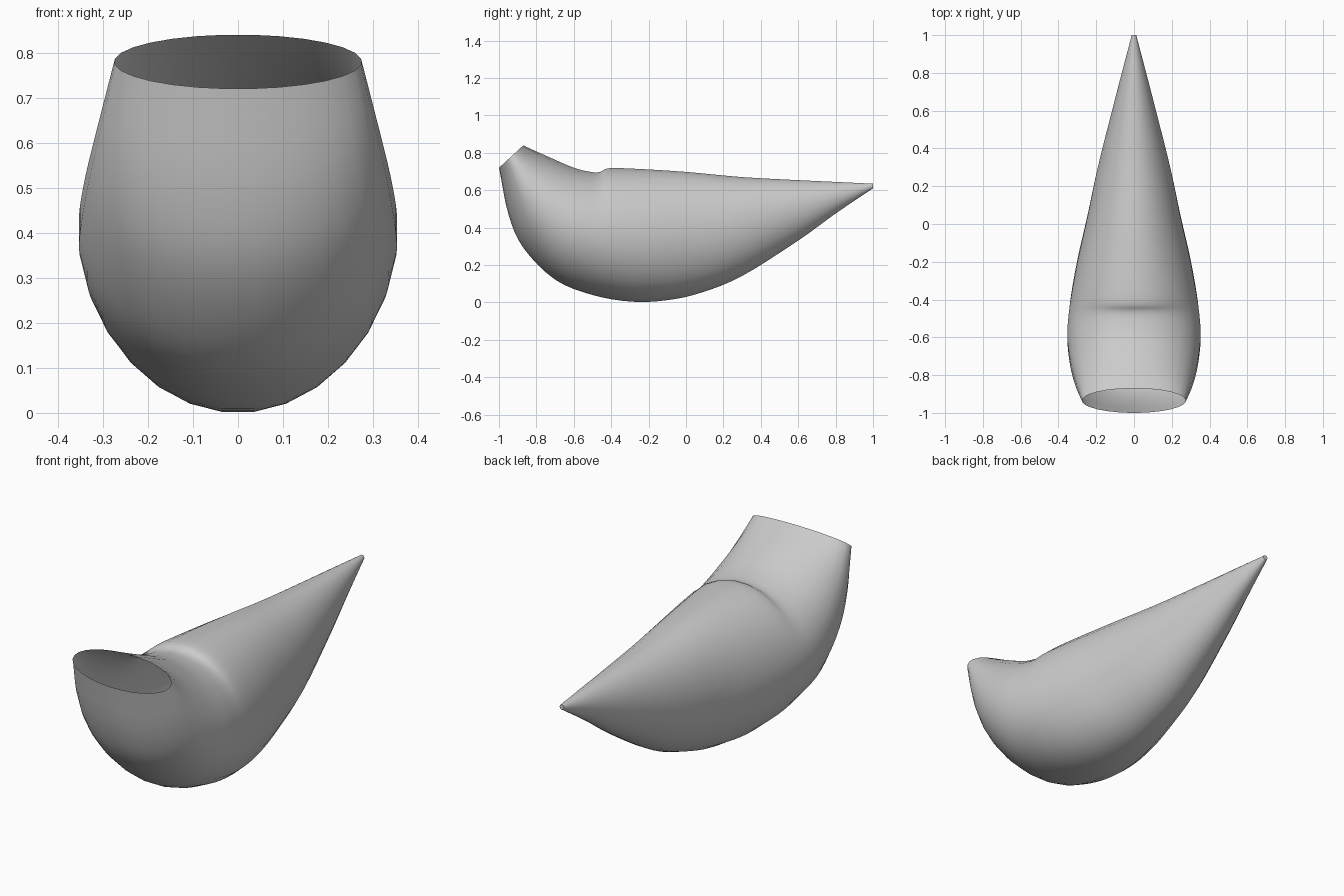
import bpy
import bmesh
import math
from mathutils import Vector

SIDES = 28
STEPS = 4

# Remove the default object only
default_cube = bpy.data.objects.get("Cube")
if default_cube:
    bpy.data.objects.remove(default_cube, do_unlink=True)


def make_material(name, colour):
    material = bpy.data.materials.new(name)
    material.use_nodes = True
    material.diffuse_color = colour
    shader = material.node_tree.nodes["Principled BSDF"]
    shader.inputs["Base Color"].default_value = colour
    return material


# Stations from mouth to tip: top y, top z, bottom y, bottom z, half width
stations = [Vector(values) for values in (
    (-.87, .84, -1, .72, .275),
    (-.74, .782, -.95, .47, .312),
    (-.6, .722, -.87, .29, .34),
    (-.51, .7, -.7, .12, .355),
    (-.46, .7, -.5, .038, .348),
    (-.41, .72, -.29, .002, .33),
    (-.25, .716, -.1, .01, .297),
    (0, .7, .08, .05, .248),
    (.3, .672, .3, .14, .193),
    (.6, .655, .6, .33, .117),
    (.8, .645, .8, .475, .065),
    (1, .635, 1, .61, .012),
)]


def blend(before, start, end, after, t):
    """Smooth curve through start and end."""
    slope_in = (end - before) / 2
    slope_out = (after - start) / 2
    rise = t * t * (3 - 2 * t)
    return (start.lerp(end, rise)
            + slope_in * (t * (1 - t) ** 2)
            - slope_out * (t * t * (1 - t)))


def smooth_stations(points):
    padded = [points[0] * 2 - points[1], *points, points[-1] * 2 - points[-2]]
    result = []
    for index in range(len(points) - 1):
        for step in range(STEPS):
            result.append(blend(*padded[index:index + 4], step / STEPS))
    result.append(points[-1])
    return result


def add_ring(bm, station):
    """Tilted ellipse spanning the top and bottom of a station."""
    top_y, top_z, bottom_y, bottom_z, half_width = station
    top = Vector((0, top_y, top_z))
    bottom = Vector((0, bottom_y, bottom_z))
    centre = (top + bottom) / 2
    upward = (top - bottom) / 2
    ring = []
    for side in range(SIDES):
        angle = math.tau * (side + .5) / SIDES
        across = Vector((half_width * math.sin(angle), 0, 0))
        ring.append(bm.verts.new(centre + across + upward * math.cos(angle)))
    return ring


# Hollow curved body, open at the mouth and closed at the tip
bm = bmesh.new()
rings = [add_ring(bm, station) for station in smooth_stations(stations)]
for front, back in zip(rings, rings[1:]):
    for side in range(SIDES):
        following = (side + 1) % SIDES
        bm.faces.new((front[side], front[following],
                      back[following], back[side]))
bm.faces.new(list(reversed(rings[-1])))
bm.normal_update()
# Turn the shell so that its underside faces down
lowest = min(bm.faces, key=lambda face: face.calc_center_median().z)
if lowest.normal.z > 0:
    bmesh.ops.reverse_faces(bm, faces=bm.faces[:])

mesh = bpy.data.meshes.new("curved_horn_body")
bm.to_mesh(mesh)
bm.free()
body = bpy.data.objects.new("curved_horn_body", mesh)
bpy.context.collection.objects.link(body)
mesh.materials.append(make_material("light grey", (.6, .6, .6, 1)))

# Smooth shading with a crisp tip cap
bpy.ops.object.select_all(action="DESELECT")
body.select_set(True)
bpy.context.view_layer.objects.active = body
bpy.ops.object.shade_smooth_by_angle(angle=math.radians(60))
